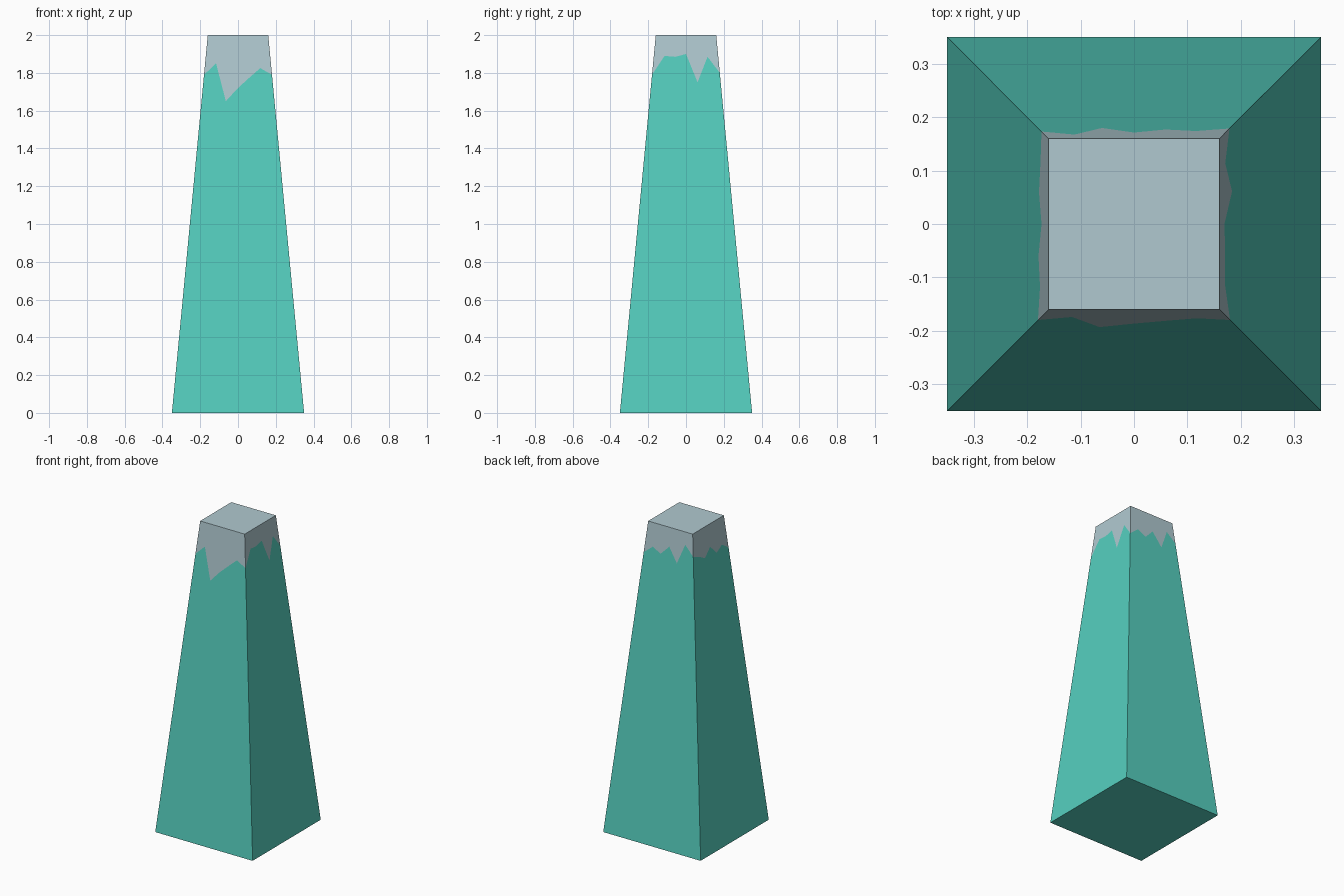
import bpy
import bmesh
from mathutils import Vector

cube = bpy.data.objects.get("Cube")
if cube:
    bpy.data.objects.remove(cube, do_unlink=True)


def make_material(name, color):
    mat = bpy.data.materials.new(name)
    mat.use_nodes = True
    mat.diffuse_color = color
    mat.node_tree.nodes["Principled BSDF"].inputs["Base Color"].default_value = color
    return mat


teal = make_material("teal", (0.091, 0.624, 0.521, 1))
pale_grey = make_material("pale_grey", (0.434, 0.584, 0.631, 1))

HEIGHT, BASE, TOP = 2.0, 0.35, 0.16

# Heights of the jagged cap edge, six per side, starting at each corner
cap_edge = [
    1.79, 1.85, 1.65, 1.72, 1.775, 1.825,   # front
    1.79, 1.89, 1.885, 1.90, 1.75, 1.885,   # right
    1.80, 1.85, 1.82, 1.88, 1.79, 1.92,     # back
    1.86, 1.84, 1.81, 1.86, 1.80, 1.83,     # left
]
corners = [Vector(c) for c in ((-1, -1), (1, -1), (1, 1), (-1, 1))]
STEPS = len(cap_edge) // 4


def ring(bm, heights):
    """A square loop of points lying on the tapered sides."""
    verts = []
    for i, z in enumerate(heights):
        side, step = divmod(i, STEPS)
        p = corners[side].lerp(corners[(side + 1) % 4], step / STEPS)
        half = BASE + (TOP - BASE) * z / HEIGHT
        verts.append(bm.verts.new((p.x * half, p.y * half, z)))
    return verts


# Tapered pillar: base, jagged colour boundary and top
bm = bmesh.new()
count = len(cap_edge)
bottom = ring(bm, [0.0] * count)
middle = ring(bm, cap_edge)
top = ring(bm, [HEIGHT] * count)

for lower, upper, index in ((bottom, middle, 0), (middle, top, 1)):
    for i in range(count):
        j = (i + 1) % count
        face = bm.faces.new((lower[i], lower[j], upper[j], upper[i]))
        face.material_index = index

bm.faces.new(bottom[::-1]).material_index = 0
bm.faces.new(top).material_index = 1
bm.normal_update()

mesh = bpy.data.meshes.new("tapered_peak")
bm.to_mesh(mesh)
bm.free()
mesh.materials.append(teal)
mesh.materials.append(pale_grey)
peak = bpy.data.objects.new("tapered_peak", mesh)
bpy.context.collection.objects.link(peak)
